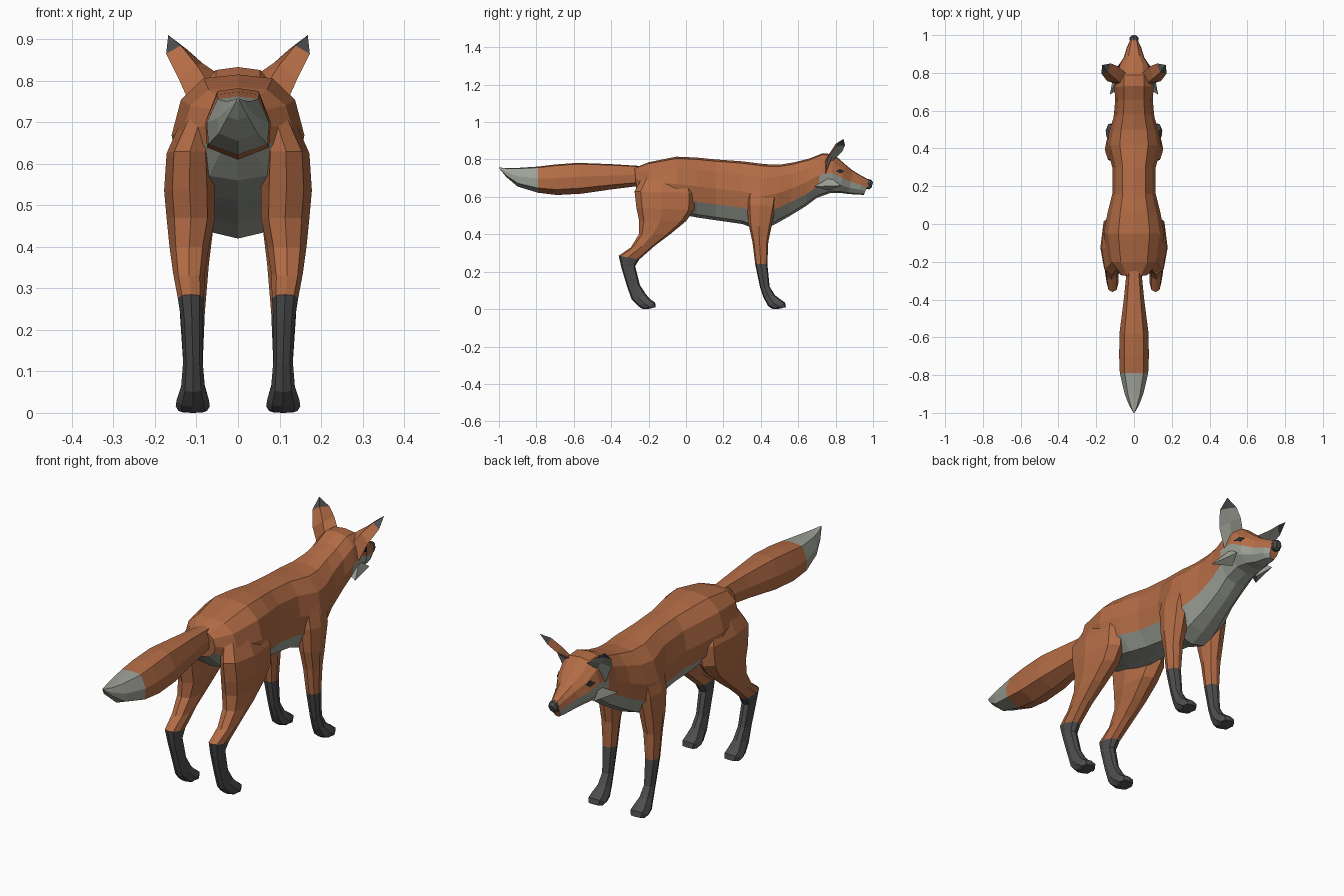
import bpy, bmesh
from mathutils import Vector

cube = bpy.data.objects.get("Cube")
if cube:
    bpy.data.objects.remove(cube)


def material(name, rgb):
    m = bpy.data.materials.new(name)
    m.use_nodes = True
    m.diffuse_color = (*rgb, 1)
    m.node_tree.nodes["Principled BSDF"].inputs["Base Color"].default_value = (*rgb, 1)
    return m


ORANGE, PALE, DARK, BLACK = range(4)
MATS = [material("orange fur", (0.45, 0.15, 0.06)),
        material("pale grey fur", (0.34, 0.36, 0.31)),
        material("dark grey fur", (0.075, 0.075, 0.075)),
        material("eye black", (0.025, 0.025, 0.025))]


def finish(name, bm, mirror=False):
    bmesh.ops.recalc_face_normals(bm, faces=bm.faces[:])
    mesh = bpy.data.meshes.new(name)
    bm.to_mesh(mesh)
    bm.free()
    for m in MATS:
        mesh.materials.append(m)
    ob = bpy.data.objects.new(name, mesh)
    bpy.context.collection.objects.link(ob)
    if mirror:
        ob.modifiers.new("mirror", "MIRROR").use_mirror_merge = False
    return ob


def loft(name, rings, half, colour, mirror=False):
    """Rings (y1, z1, y2, z2, x1, x2) run from a first to a second edge;
    half lists (width, way from first to second edge) for one side."""
    section = half + [(-u, t) for u, t in half[-2:0:-1]]
    last = len(half) - 1
    bm = bmesh.new()
    loops = []
    for y1, z1, y2, z2, x1, x2 in rings:
        mid, wide = (x1 + x2) / 2, (x2 - x1) / 2
        loops.append([bm.verts.new((mid + u * wide, y1 + (y2 - y1) * t, z1 + (z2 - z1) * t))
                      for u, t in section])
    n = len(section)
    for r, (a, b) in enumerate(zip(loops, loops[1:])):
        for i in range(n):
            j = (i + 1) % n
            f = bm.faces.new((a[i], a[j], b[j], b[i]))
            f.material_index = colour(r, i if i < last else n - 1 - i)
    for r, loop in ((0, loops[0]), (len(rings) - 2, loops[-1])):
        bm.faces.new(loop).material_index = colour(r, 0)
    return finish(name, bm, mirror)


def centred(rows):
    return [(*row[:4], -row[4], row[4]) for row in rows]


# Torso, neck and head in one loft, pale underneath and on the cheeks
torso = centred([
    (-.275, .755, -.265, .63, .07), (-.2, .785, -.2, .56, .135),
    (-.05, .815, -.05, .51, .16), (.06, .81, .06, .49, .14),
    (.16, .8, .16, .475, .115), (.3, .79, .3, .455, .115),
    (.42, .775, .4, .42, .145), (.5, .772, .47, .45, .132),
    (.58, .785, .55, .495, .108), (.66, .805, .64, .55, .1),
    (.73, .833, .7, .595, .103), (.79, .828, .77, .62, .1),
    (.85, .775, .82, .622, .085), (.89, .742, .87, .615, .055),
    (.94, .712, .93, .612, .038), (.985, .688, .95, .61, .022)])
oval = [(0, 0), (.52, .03), (.86, .2), (1, .48), (.9, .74), (.52, .95), (0, 1)]
body = loft("body_and_head", torso, oval,
            lambda r, s: PALE if s >= (3 if r >= 10 else 4) else ORANGE)

# Tail with a pale tip
tail = centred([
    (-.24, .765, -.24, .66, .04), (-.4, .775, -.4, .64, .057),
    (-.58, .782, -.56, .617, .08), (-.7, .773, -.69, .61, .083),
    (-.79, .762, -.79, .622, .079), (-.9, .755, -.9, .655, .052),
    (-.96, .754, -.96, .705, .027), (-1, .757, -.997, .75, .004)])
loft("tail", tail, [(0, 0), (.62, .04), (.95, .45), (.9, .82), (0, 1)],
     lambda r, s: PALE if r >= 4 else ORANGE)

# Legs with dark stockings and paws
limb = [(0, 0), (.68, .1), (1, .45), (.72, .9), (0, 1)]
front_leg = [
    (.33, .67, .5, .67, .05, .13), (.325, .56, .48, .55, .05, .155),
    (.335, .45, .455, .43, .06, .152), (.355, .36, .44, .36, .07, .147),
    (.37, .24, .435, .24, .08, .14), (.395, .12, .447, .12, .085, .132),
    (.415, .06, .475, .075, .08, .136), (.44, .015, .508, .05, .07, .148),
    (.465, 0, .53, .035, .068, .15), (.49, 0, .534, .01, .075, .143)]
loft("front_legs", front_leg, limb, lambda r, s: DARK if r >= 4 else ORANGE, True)

hind_leg = [
    (-.23, .71, .01, .73, .05, .13), (-.275, .63, .05, .62, .06, .172),
    (-.265, .54, .045, .53, .055, .178), (-.25, .47, 0, .47, .055, .172),
    (-.252, .4, -.085, .4, .07, .165), (-.295, .33, -.165, .34, .08, .156),
    (-.36, .285, -.25, .265, .082, .145), (-.345, .22, -.272, .23, .085, .137),
    (-.315, .12, -.247, .13, .085, .132), (-.29, .05, -.215, .08, .08, .137),
    (-.255, .015, -.188, .05, .07, .148), (-.23, 0, -.165, .035, .068, .15),
    (-.205, 0, -.162, .01, .075, .143)]
loft("hind_legs", hind_leg, limb, lambda r, s: DARK if r >= 6 else ORANGE, True)

# Nose
nose = centred([(.965, .697, .95, .645, .022), (.99, .692, .98, .64, .023),
                (1, .678, .992, .65, .014)])
loft("nose", nose, limb, lambda r, s: DARK)

# Ears: orange backs, dark tips and pale hollows
bm = bmesh.new()
tip = bm.verts.new((.168, .842, .91))
rows = []
for inner, back, outer in [
        ((.045, .8, .815), (.065, .74, .785), (.105, .745, .72)),
        ((.085, .835, .842), (.1, .77, .838), (.143, .757, .805)),
        ((.122, .85, .875), (.138, .802, .885), (.173, .797, .865))]:
    hollow = (Vector(inner) + Vector(outer)) * .35 + Vector(back) * .3
    rows.append([bm.verts.new(p) for p in (inner, back, outer, hollow)])
for a, b in zip(rows, rows[1:]):
    for i in range(4):
        j = (i + 1) % 4
        bm.faces.new((a[i], a[j], b[j], b[i])).material_index = PALE if i > 1 else ORANGE
for i in range(4):
    bm.faces.new((rows[-1][i], rows[-1][(i + 1) % 4], tip)).material_index = DARK
bm.faces.new(rows[0])
finish("ears", bm, True)

# Cheek tufts pointing backwards
bm = bmesh.new()
base = [bm.verts.new(p) for p in ((.09, .77, .705), (.1, .83, .66), (.07, .76, .635), (.07, .72, .66))]
point = bm.verts.new((.128, .685, .655))
bm.faces.new(base)
for i in range(4):
    bm.faces.new((base[i], base[(i + 1) % 4], point))
for f in bm.faces:
    f.material_index = PALE
finish("cheek_tufts", bm, True)

# Eyes as thin plates laid on the face
bpy.context.view_layer.update()
bm = bmesh.new()
corners = []
for y, z in ((.8, .735), (.822, .75), (.845, .737), (.828, .724)):
    hit, spot, normal, _ = body.ray_cast(Vector((1, y, z)), Vector((-1, 0, 0)))
    corners.append(bm.verts.new(spot + normal * .004))
eye = bm.faces.new(corners)
lid = bmesh.ops.extrude_face_region(bm, geom=[eye])
for v in lid["geom"]:
    if isinstance(v, bmesh.types.BMVert):
        v.co.x -= .008
for f in bm.faces:
    f.material_index = BLACK
finish("eyes", bm, True)
